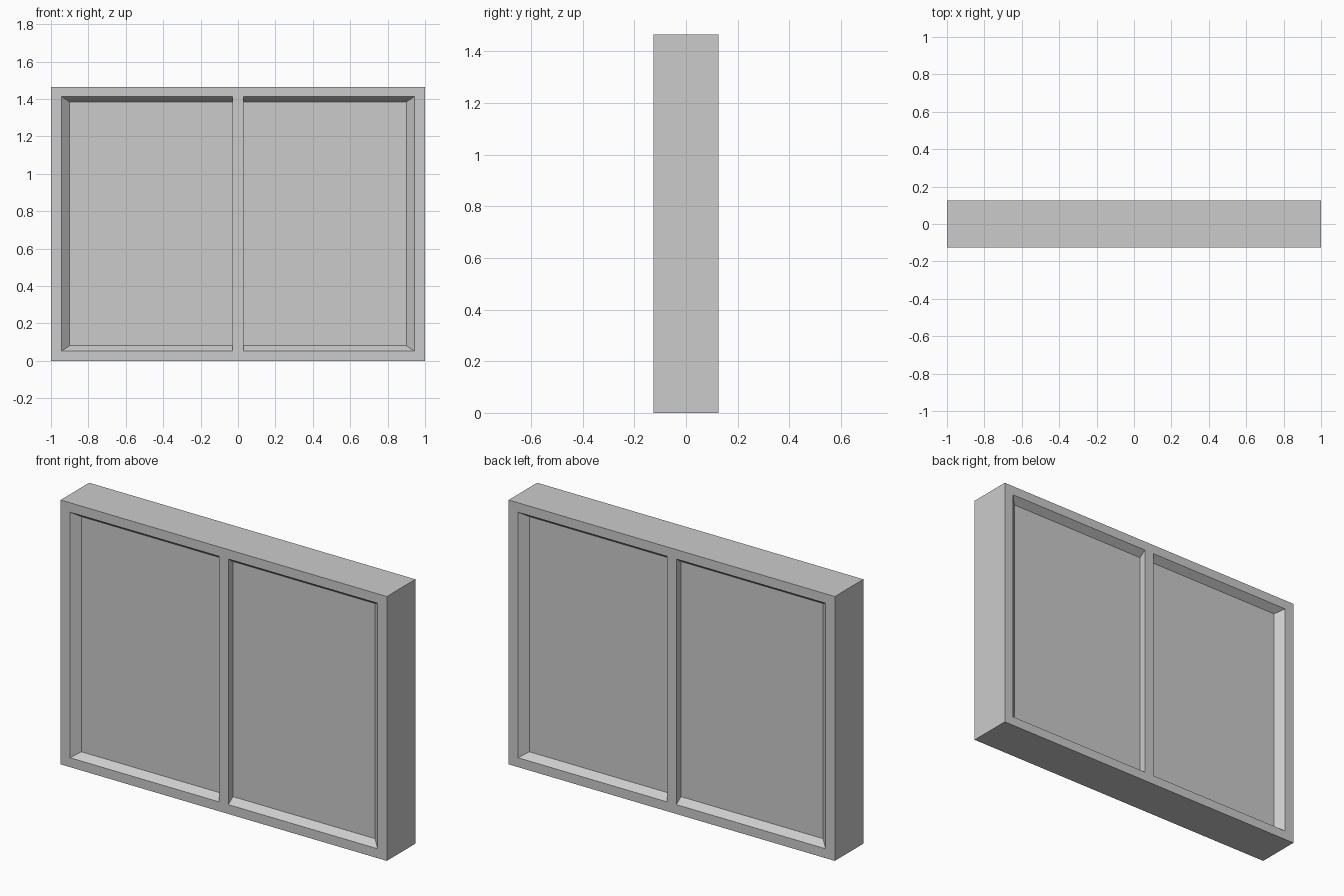
import bpy
import bmesh

if "Cube" in bpy.data.objects:
    bpy.data.objects.remove(bpy.data.objects["Cube"], do_unlink=True)

WIDTH, HEIGHT, DEPTH = 2.0, 1.465, 0.25
FACE_X, FACE_Z = 0.057, 0.052      # frame border width on the outer face
PANE_X, PANE_Z = 0.1, 0.081        # frame border width where it meets the pane
RECESS = 0.04
MULLION = 0.058

grey = bpy.data.materials.new("light grey")
grey.use_nodes = True
colour = (0.6, 0.6, 0.6, 1)
grey.diffuse_color = colour
grey.node_tree.nodes["Principled BSDF"].inputs["Base Color"].default_value = colour


def finish(name, bm):
    bmesh.ops.recalc_face_normals(bm, faces=bm.faces)
    mesh = bpy.data.meshes.new(name)
    bm.to_mesh(mesh)
    bm.free()
    mesh.materials.append(grey)
    obj = bpy.data.objects.new(name, mesh)
    bpy.context.collection.objects.link(obj)


def rectangle(bm, inset_x, inset_z, y):
    x = WIDTH / 2 - inset_x
    low, high = inset_z, HEIGHT - inset_z
    corners = [(-x, low), (x, low), (x, high), (-x, high)]
    return [bm.verts.new((cx, y, cz)) for cx, cz in corners]


def box(name, width, depth, inset_z):
    bm = bmesh.new()
    inset_x = (WIDTH - width) / 2
    front = rectangle(bm, inset_x, inset_z, -depth / 2)
    back = rectangle(bm, inset_x, inset_z, depth / 2)
    bm.faces.new(front)
    bm.faces.new(back[::-1])
    for i in range(4):
        j = (i + 1) % 4
        bm.faces.new((front[i], back[i], back[j], front[j]))
    finish(name, bm)


# Outer frame: a closed profile with bevelled reveals, swept round the rectangle
half = DEPTH / 2
profile = [(0, 0, -half), (FACE_X, FACE_Z, -half), (PANE_X, PANE_Z, RECESS - half),
           (PANE_X, PANE_Z, half - RECESS), (FACE_X, FACE_Z, half), (0, 0, half)]
bm = bmesh.new()
rings = [rectangle(bm, *point) for point in profile]
for ring, following in zip(rings, rings[1:] + rings[:1]):
    for i in range(4):
        j = (i + 1) % 4
        bm.faces.new((ring[i], ring[j], following[j], following[i]))
finish("outer_frame", bm)

# Pane filling the opening, recessed on both sides
box("pane", WIDTH - 2 * PANE_X, DEPTH - 2 * RECESS, PANE_Z)

# Central upright, flush with both faces of the frame
box("centre_mullion", MULLION, DEPTH, FACE_Z)
